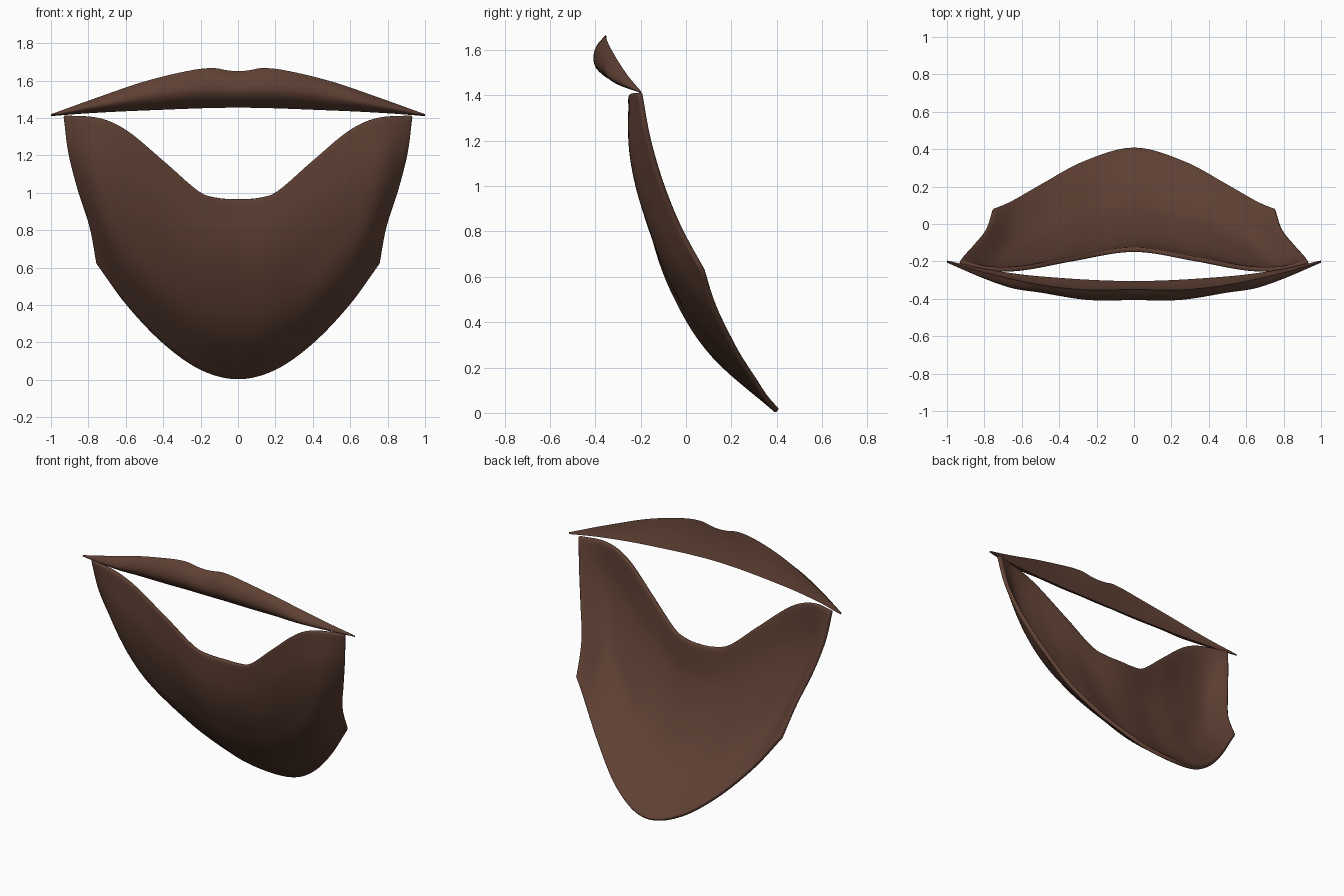
import bpy, math

if "Cube" in bpy.data.objects:
    bpy.data.objects.remove(bpy.data.objects["Cube"])

def curve(pts, t, flat_start=True):
    """Smooth curve through (t, value) points; flat start keeps the mirror seam smooth."""
    n = len(pts)
    def slope(i):
        if i == 0 and flat_start:
            return 0
        a, b = pts[max(i - 1, 0)], pts[min(i + 1, n - 1)]
        return (b[1] - a[1]) / (b[0] - a[0])
    i = 0
    while i < n - 2 and t > pts[i + 1][0]:
        i += 1
    (x0, y0), (x1, y1) = pts[i], pts[i + 1]
    h = x1 - x0
    s = (t - x0) / h
    return (y0 * (2*s**3 - 3*s*s + 1) + h * slope(i) * (s**3 - 2*s*s + s)
            + y1 * (3*s*s - 2*s**3) + h * slope(i + 1) * (s**3 - s*s))

brown = bpy.data.materials.new("brown_hair")
brown.diffuse_color = (0.115, 0.052, 0.034, 1)
brown.use_nodes = True
brown.node_tree.nodes["Principled BSDF"].inputs["Base Color"].default_value = brown.diffuse_color

def make(name, verts, faces, angle):
    me = bpy.data.meshes.new(name)
    me.from_pydata(verts, [], faces)
    me.materials.append(brown)
    ob = bpy.data.objects.new(name, me)
    bpy.context.collection.objects.link(ob)
    bpy.ops.object.select_all(action='DESELECT')
    bpy.context.view_layer.objects.active = ob
    ob.select_set(True)
    bpy.ops.object.shade_smooth_by_angle(angle=math.radians(angle))
    return ob

# Beard: curved sheet between the lip line, the cheek edges and the chin line
lip = [(0, .965), (.1, .97), (.2, 1.0), (.4, 1.17), (.6, 1.335), (.75, 1.40), (.94, 1.41)]
chin = [(0, 0), (.2, .05), (.4, .19), (.6, .40), (.76, .62)]
cheek = [(0, .935), (.25, .91), (.5, .86), (.75, .797), (1, .76)]
V = (0, .25, .5, .75, 1)
depth = {  # u across : y down the column
    0:   (-.15, -.125, -.035, .12, .395),
    .35: (-.20, -.17, -.085, .06, .325),
    .65: (-.25, -.235, -.165, -.045, .205),
    .85: (-.25, -.245, -.19, -.08, .12),
    1:   (-.215, -.175, -.115, -.035, .065),
}
NU, NV = 32, 28
verts, faces = [], []
for j in range(NV + 1):
    v = j / NV
    row = [(u, curve(list(zip(V, ys)), v, False)) for u, ys in depth.items()]
    for i in range(-NU, NU + 1):
        u = abs(i) / NU
        top, bottom = curve(lip, .94 * u), curve(chin, .76 * u)
        verts.append((i / NU * curve(cheek, v, False), curve(row, u), top + (bottom - top) * v))
W = 2 * NU + 1
for j in range(NV):
    for i in range(W - 1):
        a = j * W + i
        faces.append((a, a + W, a + W + 1, a + 1))
beard = make("beard", verts, faces, 50)
thick = beard.modifiers.new("thickness", 'SOLIDIFY')
thick.thickness = .025
thick.offset = -1
bev = beard.modifiers.new("soft_rim", 'BEVEL')
bev.width = .007
bev.segments = 2
bev.limit_method = 'ANGLE'
bev.angle_limit = math.radians(50)

# Moustache: D-shaped section swept from tip to tip
top_z = [(0, 1.65), (.06, 1.655), (.13, 1.667), (.25, 1.655), (.5, 1.595), (.75, 1.51), (1, 1.42)]
low_z = [(0, 1.455), (.5, 1.44), (.8, 1.425), (1, 1.41)]
back_y = [(0, -.305), (.5, -.28), (.8, -.24), (1, -.195)]
ridge_y = [(0, -.35), (.25, -.352), (.5, -.325), (.8, -.26), (1, -.2)]
front_y = [(0, -.402), (.25, -.40), (.5, -.362), (.65, -.34), (.8, -.29), (1, -.206)]
N, K = 40, 12
prof = [(0, 0), (.15, .6), (.35, .98), (.55, .97), (.8, .6), (1, 0)]  # height : bulge
verts, faces = [], []
for i in range(-N, N + 1):
    x = abs(i) / N
    t, l, b, r, f = (curve(c, x) for c in (top_z, low_z, back_y, ridge_y, front_y))
    bulge = (b + (r - b) * .4) - f
    for k in range(K + 1):   # bulging front, bottom to top
        s = k / K
        verts.append((i / N, b + (r - b) * s - bulge * curve(prof, s, False), l + (t - l) * s))
    for s in (.75, .5, .25):  # slightly hollow back, top to bottom
        verts.append((i / N, b + (r - b) * s - .04 * (t - l) * s * (1 - s) * 4, l + (t - l) * s))
M = K + 4
for i in range(2 * N):
    for k in range(M):
        a, c = i * M + k, i * M + (k + 1) % M
        faces.append((a, a + M, c + M, c))
faces += [tuple(range(M)), tuple(range(2 * N * M + M - 1, 2 * N * M - 1, -1))]
make("moustache", verts, faces, 50)
